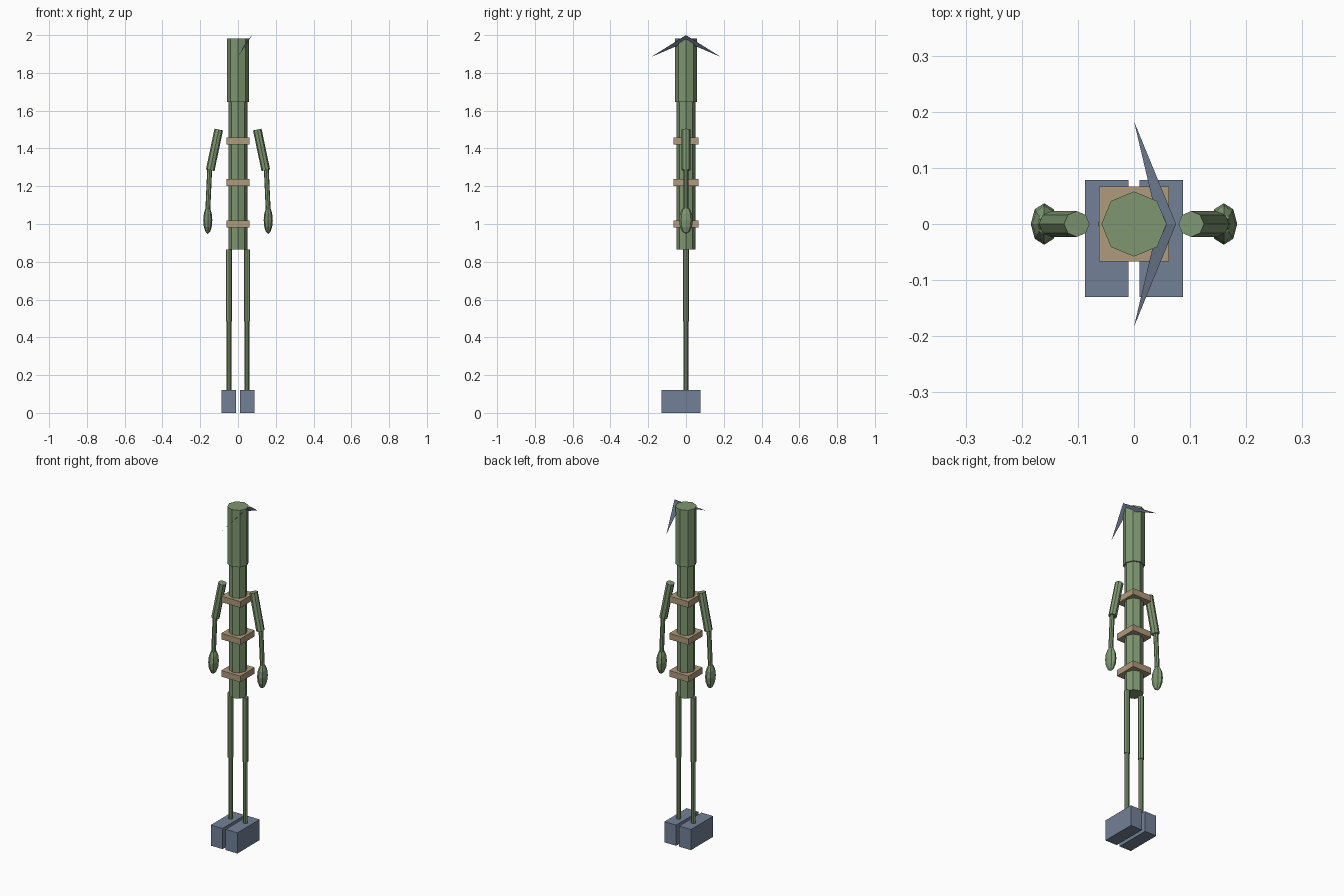
import bpy
import bmesh
from mathutils import Vector, Matrix

if "Cube" in bpy.data.objects:
    bpy.data.objects.remove(bpy.data.objects["Cube"])


def material(name, color):
    m = bpy.data.materials.new(name)
    m.diffuse_color = (*color, 1)
    m.use_nodes = True
    m.node_tree.nodes["Principled BSDF"].inputs["Base Color"].default_value = m.diffuse_color
    return m


green = material("moss green", (0.21, 0.31, 0.165))
slate = material("slate blue", (0.17, 0.22, 0.31))
tan = material("strap tan", (0.42, 0.325, 0.2))


def finish(name, bm, mat):
    mesh = bpy.data.meshes.new(name)
    bm.to_mesh(mesh)
    bm.free()
    mesh.materials.append(mat)
    obj = bpy.data.objects.new(name, mesh)
    bpy.context.collection.objects.link(obj)
    return obj


def rod(name, a, b, radius, mat=green):
    """Eight-sided rod between two points."""
    a, b = Vector(a), Vector(b)
    turn = Vector((0, 0, 1)).rotation_difference(b - a).to_matrix().to_4x4()
    bm = bmesh.new()
    bmesh.ops.create_cone(bm, cap_ends=True, segments=8, radius1=radius,
                          radius2=radius, depth=(b - a).length,
                          matrix=Matrix.Translation((a + b) / 2) @ turn)
    return finish(name, bm, mat)


def box(name, low, high, mat):
    low, high = Vector(low), Vector(high)
    bm = bmesh.new()
    bmesh.ops.create_cube(bm, size=1, matrix=Matrix.Translation((low + high) / 2)
                          @ Matrix.Diagonal((*(high - low), 1)))
    return finish(name, bm, mat)


# Head and torso
rod("torso", (0, 0, 0.865), (0, 0, 1.65), 0.05)
rod("head", (0, 0, 1.645), (0, 0, 1.982), 0.058)

# Straps around the torso
for i, z in enumerate((1.0, 1.22, 1.44)):
    box(f"strap_{i + 1}", (-0.062, -0.067, z - 0.018), (0.062, 0.067, z + 0.018), tan)

# Limbs
for side, s in (("left", -1), ("right", 1)):
    rod(f"{side}_upper_arm", (s * 0.102, 0, 1.5), (s * 0.147, 0, 1.285), 0.023)
    rod(f"{side}_forearm", (s * 0.15, 0, 1.29), (s * 0.16, 0, 1.07), 0.013)
    bm = bmesh.new()
    bmesh.ops.create_uvsphere(bm, u_segments=8, v_segments=6, radius=1,
                              matrix=Matrix.Translation((s * 0.16, 0, 1.02))
                              @ Matrix.Diagonal((0.024, 0.037, 0.072, 1)))
    finish(f"{side}_hand", bm, green)

    rod(f"{side}_thigh", (s * 0.048, 0, 0.485), (s * 0.048, 0, 0.866), 0.0165)
    rod(f"{side}_shin", (s * 0.048, 0, 0.11), (s * 0.048, 0, 0.49), 0.0125)
    inner, outer = sorted((s * 0.01, s * 0.087))
    box(f"{side}_shoe", (inner, -0.13, 0), (outer, 0.078, 0.122), slate)

# Swept blade wings on the side of the head
bm = bmesh.new()
peak = bm.verts.new((0.075, 0, 2.0))
root = bm.verts.new((0.043, 0, 1.963))
front_tip = bm.verts.new((0, -0.183, 1.885))
back_tip = bm.verts.new((0, 0.183, 1.885))
bm.faces.new((front_tip, peak, root))
bm.faces.new((back_tip, root, peak))
finish("head_blade", bm, slate)
